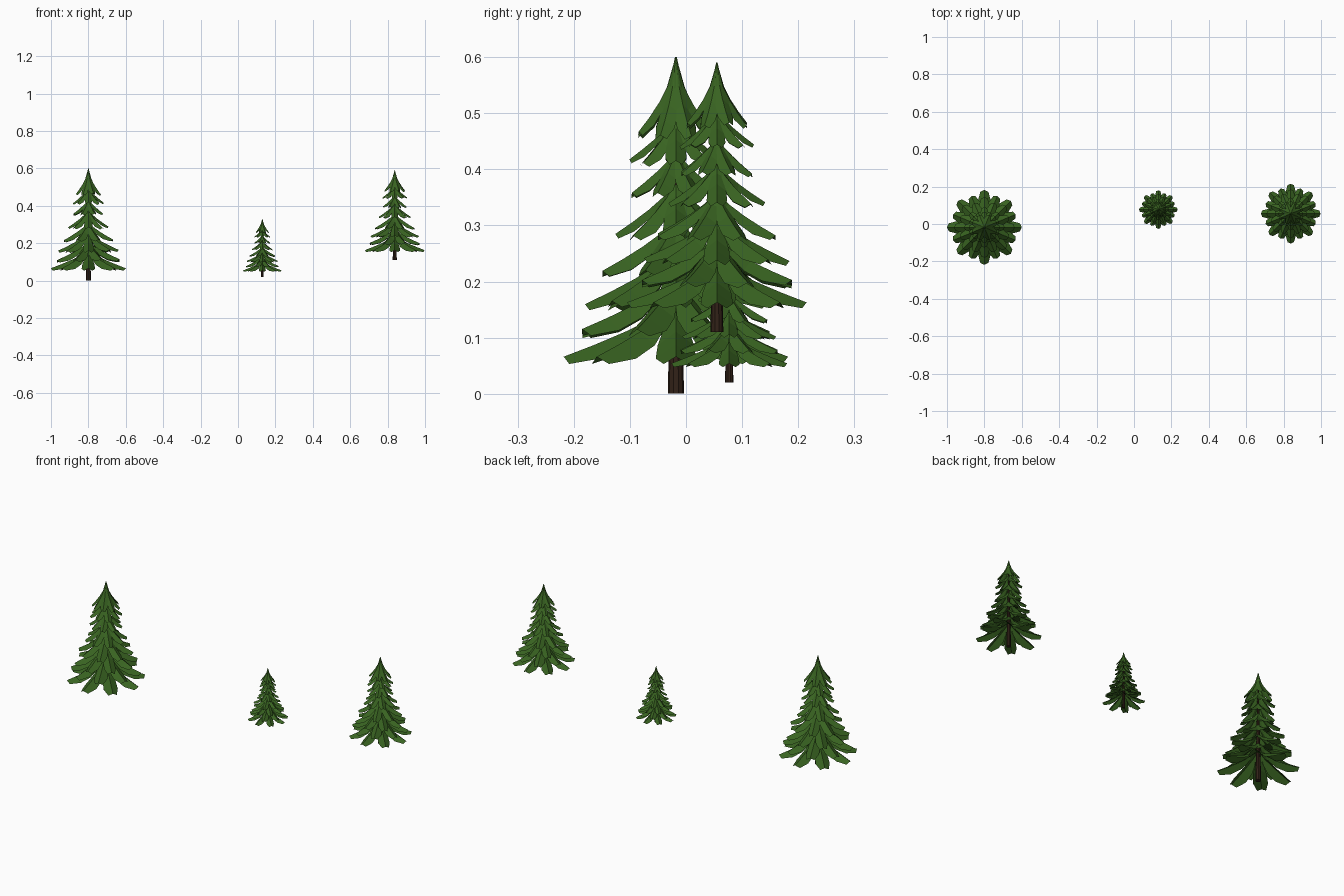
import bpy, bmesh, random
from math import pi, sin, cos
from mathutils import Vector

if "Cube" in bpy.data.objects:
    bpy.data.objects.remove(bpy.data.objects["Cube"])

random.seed(4)

def material(name, rgb):
    m = bpy.data.materials.new(name)
    m.diffuse_color = (*rgb, 1)
    m.use_nodes = True
    m.node_tree.nodes["Principled BSDF"].inputs["Base Color"].default_value = m.diffuse_color
    return m

GREEN = material("needles", (0.04, 0.125, 0.015))
BROWN = material("bark", (0.032, 0.016, 0.009))

# Branch tiers: tip radius, tip height, root height, half width, droop power
TIERS = [
    (0.200, 0.066, 0.165, 0.036, 0.75),
    (0.181, 0.112, 0.210, 0.033, 0.75),
    (0.162, 0.162, 0.260, 0.030, 0.75),
    (0.142, 0.217, 0.315, 0.027, 0.75),
    (0.108, 0.285, 0.380, 0.023, 0.75),
    (0.085, 0.355, 0.435, 0.019, 0.80),
    (0.083, 0.415, 0.495, 0.019, 0.80),
    (0.072, 0.463, 0.600, 0.018, 0.62),
]
BRANCHES = 8
# Stations along a branch: fraction outward, relative half width, edge drop
STATIONS = [(0.0, 0.10, 0.1), (0.2, 0.50, 0.5), (0.45, 0.9, 0.75),
            (0.72, 1.0, 0.7), (1.0, 0.6, 0.6)]

def add_branch(bm, angle, r, z_tip, z_root, half, power):
    """A drooping bough folded along its ridge like a small roof."""
    out = Vector((cos(angle), sin(angle), 0))
    side = Vector((-sin(angle), cos(angle), 0))
    rows = []
    for t, w, drop in STATIONS:
        z = z_root - (z_root - z_tip) * t ** power
        ridge = out * (r * t) + Vector((0, 0, z))
        back = out * (r * 0.05 * t)
        low = Vector((0, 0, -half * w * drop))
        rows.append([bm.verts.new(p) for p in (
            ridge - side * half * w - back + low,
            ridge,
            ridge + side * half * w - back + low)])
    for a, b in zip(rows, rows[1:]):
        for i in (0, 1):
            bm.faces.new((a[i], b[i], b[i + 1], a[i + 1]))

def finish(bm, name, mat, loc, scale):
    me = bpy.data.meshes.new(name)
    bm.to_mesh(me)
    bm.free()
    me.materials.append(mat)
    ob = bpy.data.objects.new(name, me)
    ob.location, ob.scale = loc, (scale,) * 3
    bpy.context.collection.objects.link(ob)

def tree(name, loc, scale):
    # Needled boughs, alternate tiers turned by half a step
    bm = bmesh.new()
    for k, (r, z_tip, z_root, half, power) in enumerate(TIERS):
        for i in range(BRANCHES):
            a = 2 * pi * (i + 0.5 * (k % 2)) / BRANCHES
            jitter = random.uniform(-0.004, 0.004) if k else 0
            add_branch(bm, a, r, z_tip + jitter, z_root, half, power)
    finish(bm, name + "_boughs", GREEN, loc, scale)
    # Tapering trunk
    bm = bmesh.new()
    bmesh.ops.create_cone(bm, cap_ends=True, segments=10, radius1=0.0145,
                          radius2=0.002, depth=0.57)
    bmesh.ops.translate(bm, verts=bm.verts, vec=(0, 0, 0.285))
    finish(bm, name + "_trunk", BROWN, loc, scale)

tree("large_tree", (-0.80, -0.018, 0), 1.0)
tree("small_tree", (0.13, 0.077, 0.02), 0.517)
tree("medium_tree", (0.838, 0.055, 0.11), 0.80)
